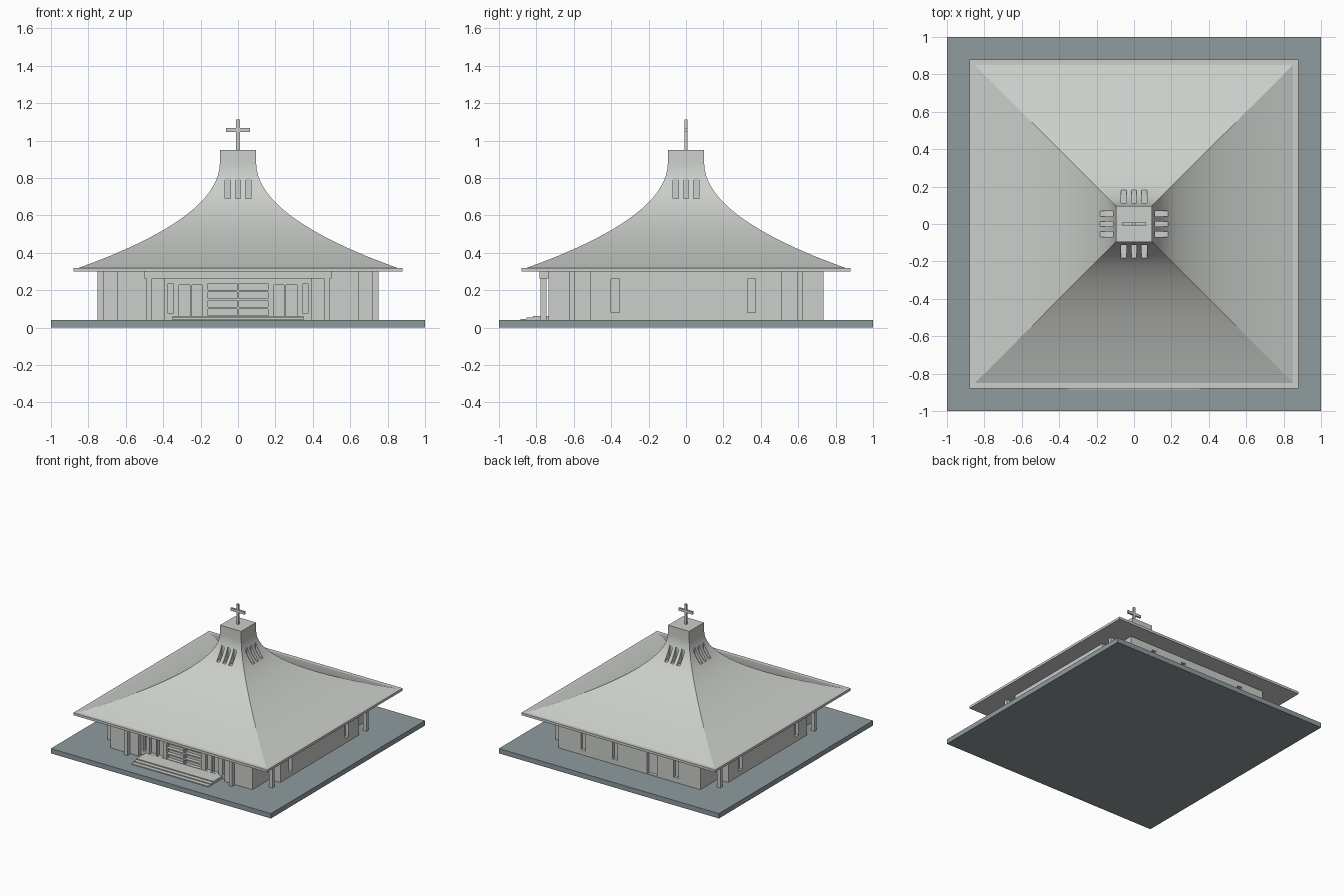
import bpy, bmesh, math
from mathutils import Vector

if "Cube" in bpy.data.objects:
    bpy.data.objects.remove(bpy.data.objects["Cube"])


def material(name, rgb):
    m = bpy.data.materials.new(name)
    m.diffuse_color = (*rgb, 1)
    m.use_nodes = True
    m.node_tree.nodes["Principled BSDF"].inputs["Base Color"].default_value = m.diffuse_color
    return m


PALE = material("pale_grey", (0.60, 0.62, 0.59))
SLATE = material("slate_blue_grey", (0.275, 0.325, 0.345))


def finish(name, bm, mat):
    bmesh.ops.recalc_face_normals(bm, faces=bm.faces)
    me = bpy.data.meshes.new(name)
    bm.to_mesh(me)
    bm.free()
    me.materials.append(mat)
    ob = bpy.data.objects.new(name, me)
    bpy.context.collection.objects.link(ob)
    return ob


def boxes(name, spans, mat=PALE):
    """Each span is (x0, x1, y0, y1, z0, z1)."""
    bm = bmesh.new()
    for x0, x1, y0, y1, z0, z1 in spans:
        vs = bmesh.ops.create_cube(bm, size=1)["verts"]
        for v in vs:
            v.co = Vector(((x0 + x1) / 2 + v.co.x * (x1 - x0),
                           (y0 + y1) / 2 + v.co.y * (y1 - y0),
                           (z0 + z1) / 2 + v.co.z * (z1 - z0)))
    return finish(name, bm, mat)


def activate(ob):
    bpy.ops.object.select_all(action="DESELECT")
    ob.select_set(True)
    bpy.context.view_layer.objects.active = ob


def cut(ob, spans):
    tool = boxes("cutter", spans)
    mod = ob.modifiers.new("cut", "BOOLEAN")
    mod.operation, mod.solver, mod.object = "DIFFERENCE", "EXACT", tool
    activate(ob)
    bpy.ops.object.modifier_apply(modifier=mod.name)
    bpy.data.objects.remove(tool)


# Ground slab
boxes("ground_slab", [(-1, 1, -1, 1, 0, 0.04)], SLATE)

# Cross-shaped walls with a shallow entrance recess
half = [(0.39, -0.70), (0.39, -0.735), (0.645, -0.735), (0.645, -0.51), (0.742, -0.51),
        (0.742, 0.51), (0.645, 0.51), (0.645, 0.735)]
outline = half + [(-x, y) for x, y in reversed(half)]
bm = bmesh.new()
floor = bm.faces.new([bm.verts.new((x, y, 0.04)) for x, y in outline])
top = bmesh.ops.extrude_face_region(bm, geom=[floor])["geom"]
bmesh.ops.translate(bm, vec=(0, 0, 0.26), verts=[v for v in top if isinstance(v, bmesh.types.BMVert)])
walls = finish("walls", bm, PALE)

# Recessed windows, door panels and back door
slots = []
for s in (-1, 1):
    def front(a, b, z0, z1):
        x0, x1 = sorted((s * a, s * b))
        slots.append((x0, x1, -0.8, -0.67, z0, z1))
    front(0.348, 0.373, 0.075, 0.235)
    front(0.257, 0.315, 0.063, 0.227)
    front(0.193, 0.246, 0.063, 0.227)
    for i in range(4):
        front(0.006, 0.16, 0.065 + 0.0455 * i, 0.10 + 0.0455 * i)
    for y in (-0.378, 0.35):
        x0, x1 = sorted((s * 0.715, s * 0.8))
        slots.append((x0, x1, y - 0.022, y + 0.022, 0.08, 0.26))
for x in (-0.425, 0.13, 0.42):
    slots.append((x - 0.022, x + 0.022, 0.71, 0.8, 0.08, 0.26))
slots.append((-0.25, -0.16, 0.71, 0.8, 0.045, 0.23))
cut(walls, slots)

# Posts at the wall corners and beside the entrance
posts = [(x, y) for x in (-0.735, 0.735) for y in (-0.61, 0.61)] + [(-0.475, -0.762), (0.475, -0.762)]
boxes("posts", [(x - 0.015, x + 0.015, y - 0.015, y + 0.015, 0.04, 0.30) for x, y in posts])

# Entrance beam and steps
boxes("entrance_beam", [(-0.5, 0.5, -0.782, -0.735, 0.262, 0.30)])
boxes("entrance_steps", [(-0.35, 0.35, -0.885 + 0.033 * i, -0.70, 0.04, 0.047 + 0.0075 * i)
                         for i in range(3)])

# Eave slab and flared roof rising to a square tower
rings = [(0.88, 0.30), (0.88, 0.32)]
a, b, c = (0.85, 0.32), (0.10, 0.59), (0.097, 0.88)
N = 24
for i in range(N + 1):
    t = i / N
    rings.append(tuple((1 - t) ** 2 * a[k] + 2 * t * (1 - t) * b[k] + t * t * c[k] for k in (0, 1)))
rings.append((0.096, 0.95))
bm = bmesh.new()
loops = [[bm.verts.new((sx * r, sy * r, z)) for sx, sy in ((-1, -1), (1, -1), (1, 1), (-1, 1))]
         for r, z in rings]
for lo, hi in zip(loops, loops[1:]):
    for j in range(4):
        k = (j + 1) % 4
        bm.faces.new((lo[j], lo[k], hi[k], hi[j]))
bm.faces.new(loops[0][::-1])
bm.faces.new(loops[-1])
roof = finish("roof", bm, PALE)

# Three slit openings on every side of the spire
slits = []
for p in (-0.055, 0, 0.055):
    u0, u1 = p - 0.014, p + 0.014
    slits += [(u0, u1, -0.3, -0.109, 0.69, 0.80), (u0, u1, 0.109, 0.3, 0.69, 0.80),
              (-0.3, -0.109, u0, u1, 0.69, 0.80), (0.109, 0.3, u0, u1, 0.69, 0.80)]
cut(roof, slits)
activate(roof)
bpy.ops.object.shade_smooth_by_angle(angle=math.radians(18))

# Cross on top
boxes("cross_upright", [(-0.01, 0.01, -0.008, 0.008, 0.95, 1.113)])
boxes("cross_bar", [(-0.063, 0.063, -0.0078, 0.0078, 1.045, 1.067)])
